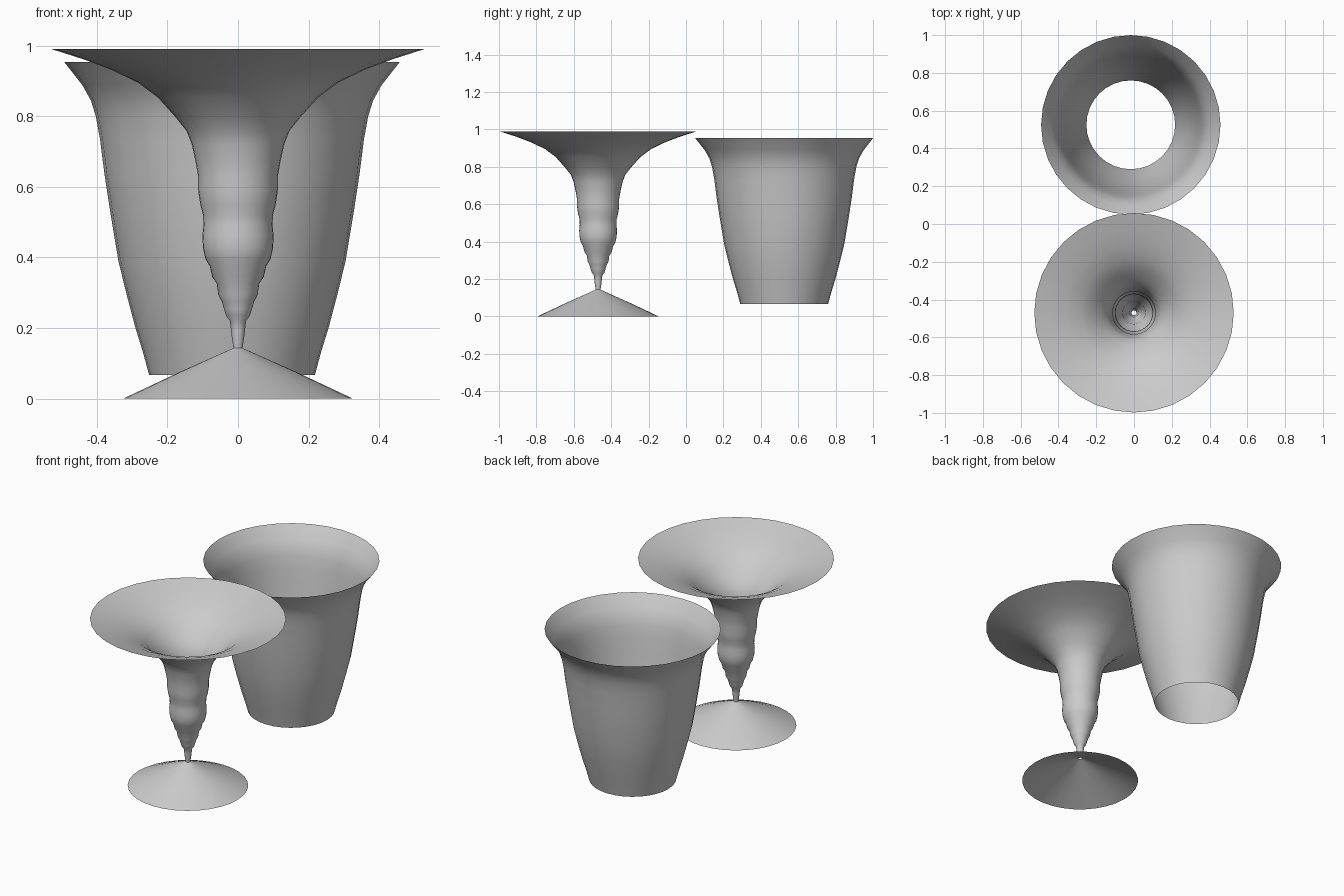
import bpy, bmesh
from math import sin, cos, pi, radians


def lathe(name, profile, centre, segments=32):
    """Spin an open (radius, z) profile into a thin shell."""
    bm = bmesh.new()
    rings = []
    for r, z in profile:
        rings.append([bm.verts.new((r * cos(2 * pi * i / segments),
                                    r * sin(2 * pi * i / segments), z))
                      for i in range(segments)])
    for low, high in zip(rings, rings[1:]):
        for i in range(segments):
            j = (i + 1) % segments
            bm.faces.new((low[i], low[j], high[j], high[i]))
    mesh = bpy.data.meshes.new(name)
    bm.to_mesh(mesh)
    bm.free()
    obj = bpy.data.objects.new(name, mesh)
    obj.location = (centre[0], centre[1], 0)
    bpy.context.collection.objects.link(obj)
    bpy.ops.object.select_all(action='DESELECT')
    bpy.context.view_layer.objects.active = obj
    obj.select_set(True)
    bpy.ops.object.shade_smooth_by_angle(angle=radians(40))
    return obj


# Goblet: conical foot, rippled stem and wide flared bowl, all hollow
goblet_centre = (0, -0.47)
lathe("goblet_foot", [(0.325, 0), (0.17, 0.073), (0.013, 0.143)], goblet_centre)
lathe("goblet_bowl", [
    (0.013, 0.143), (0.017, 0.17), (0.020, 0.195), (0.023, 0.22), (0.034, 0.235),
    (0.040, 0.255), (0.046, 0.275), (0.056, 0.295), (0.060, 0.325), (0.073, 0.345),
    (0.080, 0.375), (0.092, 0.395), (0.099, 0.425), (0.101, 0.46), (0.098, 0.49),
    (0.099, 0.52), (0.107, 0.55), (0.113, 0.59), (0.113, 0.63), (0.120, 0.67),
    (0.131, 0.72), (0.145, 0.757), (0.175, 0.795), (0.227, 0.853), (0.283, 0.895),
    (0.36, 0.932), (0.44, 0.962), (0.528, 0.99)], goblet_centre)

# Tumbler: open tube with flared lip
lathe("tumbler_wall", [
    (0.235, 0.067), (0.252, 0.13), (0.275, 0.205), (0.300, 0.30), (0.322, 0.39),
    (0.346, 0.535), (0.362, 0.64), (0.374, 0.735), (0.386, 0.80), (0.400, 0.845),
    (0.424, 0.888), (0.475, 0.953)], (-0.017, 0.525))
